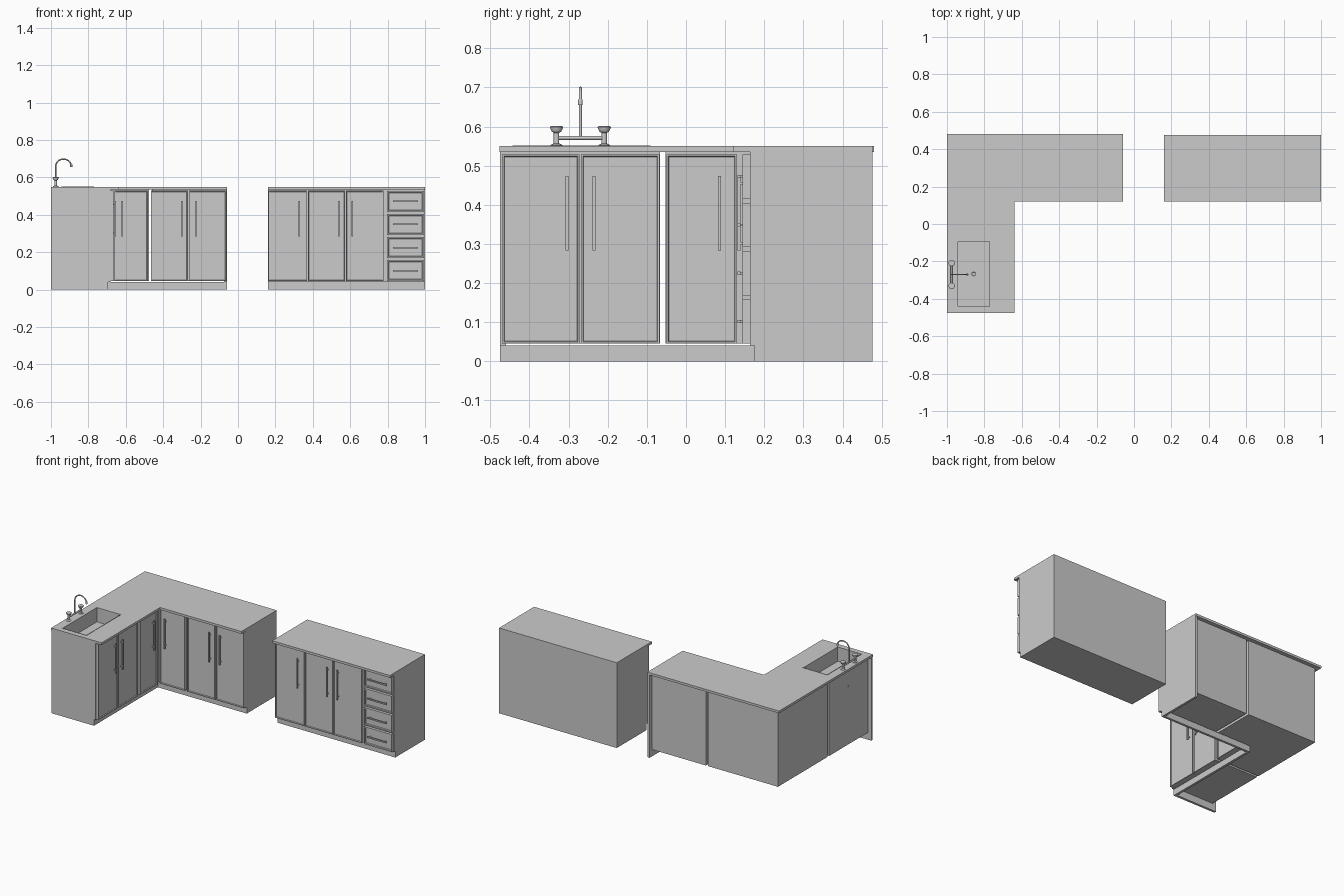
import bpy, bmesh, math
from mathutils import Vector

if "Cube" in bpy.data.objects:
    bpy.data.objects.remove(bpy.data.objects["Cube"])

TOP, UNDER, KICK = 0.55, 0.535, 0.04


def finish(name, bm, smooth=False):
    bmesh.ops.recalc_face_normals(bm, faces=bm.faces)
    me = bpy.data.meshes.new(name)
    bm.to_mesh(me)
    bm.free()
    ob = bpy.data.objects.new(name, me)
    bpy.context.collection.objects.link(ob)
    bpy.context.view_layer.objects.active = ob
    if smooth:
        bpy.ops.object.select_all(action='DESELECT')
        ob.select_set(True)
        bpy.ops.object.shade_smooth_by_angle()
    return ob


def prism(name, pts, lo, hi, axis='z'):
    """Extrude a 2D outline along an axis; the outline uses the other two axes in order."""
    put = {'x': lambda a, b, c: (c, a, b), 'y': lambda a, b, c: (a, c, b),
           'z': lambda a, b, c: (a, b, c)}[axis]
    bm = bmesh.new()
    f = bm.faces.new([bm.verts.new(put(a, b, lo)) for a, b in pts])
    ext = bmesh.ops.extrude_face_region(bm, geom=[f])
    moved = [v for v in ext['geom'] if isinstance(v, bmesh.types.BMVert)]
    bmesh.ops.translate(bm, verts=moved, vec=put(0, 0, hi - lo))
    return finish(name, bm)


def rect(a0, a1, b0, b1):
    return [(a0, b0), (a1, b0), (a1, b1), (a0, b1)]


def box(name, x, y, z):
    return prism(name, rect(*x, *y), *z)


# Fronts are laid out as (along the run, outward from the carcass, height)
def back_run(u, d, z):
    return (u, 0.163 - d, z)


def left_run(u, d, z):
    return (-0.683 + d, u, z)


def slab(bm, run, u, d, z):
    vs = [bm.verts.new(run(a, b, c)) for c in z for b in d for a in u]
    quads = [(0, 1, 3, 2), (4, 5, 7, 6), (0, 1, 5, 4), (2, 3, 7, 6), (0, 2, 6, 4), (1, 3, 7, 5)]
    return [bm.faces.new([vs[i] for i in q]) for q in quads]


def front(name, run, u, z, border):
    """Framed door or drawer front with a sunk panel."""
    bm = bmesh.new()
    outer = slab(bm, run, u, (0, 0.018), z)[3]
    bmesh.ops.recalc_face_normals(bm, faces=bm.faces)
    bmesh.ops.inset_region(bm, faces=[outer], thickness=border)
    bmesh.ops.inset_region(bm, faces=[outer], thickness=0.003, depth=-0.006)
    finish(name, bm)


def handle(name, run, u, z):
    """Square bar on two standoffs, along whichever direction is longer."""
    bm = bmesh.new()
    slab(bm, run, u, (0.024, 0.031), z)
    upright = z[1] - z[0] > u[1] - u[0]
    for t in (0.1, 0.9):
        cu = sum(u) / 2 if upright else u[0] + t * (u[1] - u[0])
        cz = z[0] + t * (z[1] - z[0]) if upright else sum(z) / 2
        slab(bm, run, (cu - .003, cu + .003), (0.01, 0.025), (cz - .003, cz + .003))
    finish(name, bm)


def lathe(name, profile, x, y, seg=24):
    bm = bmesh.new()
    rings = [[bm.verts.new((x + r * math.cos(k * math.tau / seg), y + r * math.sin(k * math.tau / seg), z))
              for k in range(seg)] for r, z in profile]
    for a, b in zip(rings, rings[1:]):
        for k in range(seg):
            bm.faces.new((a[k], a[(k + 1) % seg], b[(k + 1) % seg], b[k]))
    bm.faces.new(rings[0])
    bm.faces.new(rings[-1])
    return finish(name, bm, True)


def tube(name, pts, r, seg=16):
    """Round pipe along a path lying in a plane of constant y, or a straight path."""
    bm = bmesh.new()
    pts = [Vector(p) for p in pts]
    rings = []
    for i, p in enumerate(pts):
        t = (pts[min(i + 1, len(pts) - 1)] - pts[max(i - 1, 0)]).normalized()
        side = Vector((0, 1, 0)) if abs(t.y) < 0.5 else Vector((0, 0, 1))
        n = t.cross(side)
        rings.append([bm.verts.new(p + r * (math.cos(k * math.tau / seg) * side + math.sin(k * math.tau / seg) * n))
                      for k in range(seg)])
    for a, b in zip(rings, rings[1:]):
        for k in range(seg):
            bm.faces.new((a[k], a[(k + 1) % seg], b[(k + 1) % seg], b[k]))
    bm.faces.new(rings[0])
    bm.faces.new(rings[-1])
    return finish(name, bm, True)


# Corner unit: carcasses, worktop, end panels, plinth
low = 0.045
box("end_carcass", (-0.46, -0.075), (0.163, 0.455), (low, UNDER))
prism("corner_carcass", [(-0.975, 0.455), (-0.477, 0.455), (-0.477, 0.163), (-0.683, 0.163),
                         (-0.683, -0.052), (-0.975, -0.052)], low, UNDER)
sink_carcass = box("sink_carcass", (-0.975, -0.683), (-0.46, -0.066), (low, UNDER))
worktop = prism("corner_worktop", [(-1, -0.477), (-0.64, -0.477), (-0.64, 0.12), (-0.06, 0.12),
                                   (-0.06, 0.48), (-1, 0.48)], UNDER, TOP)
prism("left_end_panel", [(-1, 0), (-0.695, 0), (-0.695, KICK), (-0.683, KICK),
                         (-0.683, UNDER), (-1, UNDER)], -0.475, -0.46, 'y')
notched = [(0.477, 0), (0.175, 0), (0.175, KICK), (0.163, KICK), (0.163, UNDER), (0.477, UNDER)]
prism("back_end_panel", notched, -0.075, -0.06, 'x')
prism("corner_plinth", [(-0.695, -0.46), (-0.695, 0.175), (-0.075, 0.175), (-0.075, 0.19),
                        (-0.71, 0.19), (-0.71, -0.46)], 0, KICK)

# Separate drawer unit
prism("drawer_unit_carcass", notched, 0.16, 1, 'x')
box("drawer_unit_worktop", (0.16, 1), (0.12, 0.477), (UNDER, TOP))

# Doors and handles: run, door span, handle position
doors = [(left_run, -0.47, -0.272, -0.304), (left_run, -0.268, -0.068, -0.235),
         (left_run, -0.05, 0.13, 0.086),
         (back_run, -0.66, -0.482, -0.62), (back_run, -0.465, -0.268, -0.302),
         (back_run, -0.262, -0.062, -0.227),
         (back_run, 0.163, 0.369, 0.328), (back_run, 0.373, 0.573, 0.538),
         (back_run, 0.577, 0.778, 0.612)]
for i, (run, a, b, h) in enumerate(doors):
    front(f"door_{i + 1}", run, (a, b), (0.045, 0.529), 0.006)
    handle(f"door_handle_{i + 1}", run, (h - .004, h + .004), (0.283, 0.474))

# Drawers
for i in range(4):
    z = 0.045 + i * 0.1235
    front(f"drawer_{i + 1}", back_run, (0.797, 0.995), (z, z + 0.113), 0.012)
    handle(f"drawer_handle_{i + 1}", back_run, (0.828, 0.963), (z + .0525, z + .0605))

# Sink: cut the opening, then drop in a basin
cutter = box("sink_cutter", (-0.945, -0.77), (-0.445, -0.09), (0.455, 0.6))
for ob in (worktop, sink_carcass):
    m = ob.modifiers.new("opening", 'BOOLEAN')
    m.operation, m.object, m.solver = 'DIFFERENCE', cutter, 'EXACT'
    bpy.context.view_layer.objects.active = ob
    bpy.ops.object.modifier_apply(modifier=m.name)
bpy.data.objects.remove(cutter)
basin = box("sink_basin", (-0.944, -0.771), (-0.444, -0.091), (0.456, 0.551))
bm = bmesh.new()
bm.from_mesh(basin.data)
bmesh.ops.delete(bm, geom=[f for f in bm.faces if f.normal.z > 0.9], context='FACES_ONLY')
bm.to_mesh(basin.data)
bm.free()
basin.modifiers.new("wall", 'SOLIDIFY').thickness = 0.004
lathe("sink_drain", [(0.016, 0.459), (0.016, 0.463), (0.011, 0.463), (0.009, 0.461)], -0.857, -0.267)
tube("waste_outlet", [(-0.97, -0.267, 0.42), (-0.977, -0.267, 0.42)], 0.007)

# Tap: two valves, crossbar and swan neck spout
tx, ty = -0.975, -0.27
for side, y in (("left", ty - 0.061), ("right", ty + 0.061)):
    lathe(f"tap_valve_{side}", [(0.015, 0.55), (0.015, 0.553), (0.007, 0.557), (0.007, 0.584), (0.012, 0.587),
                                (0.017, 0.597), (0.017, 0.599), (0.014, 0.601)], tx, y)
tube("tap_crossbar", [(tx, ty - 0.061, 0.571), (tx, ty + 0.061, 0.571)], 0.005)
arc = [(tx + 0.042 - 0.042 * math.cos(a), ty, 0.658 + 0.04 * math.sin(a))
       for a in (math.radians(d) for d in range(0, 171, 10))]
tube("tap_spout", [(tx, ty, 0.57)] + arc, 0.004)
lathe("tap_nozzle", [(0.006, 0.655), (0.006, 0.667), (0.004, 0.67)], arc[-1][0], ty)
